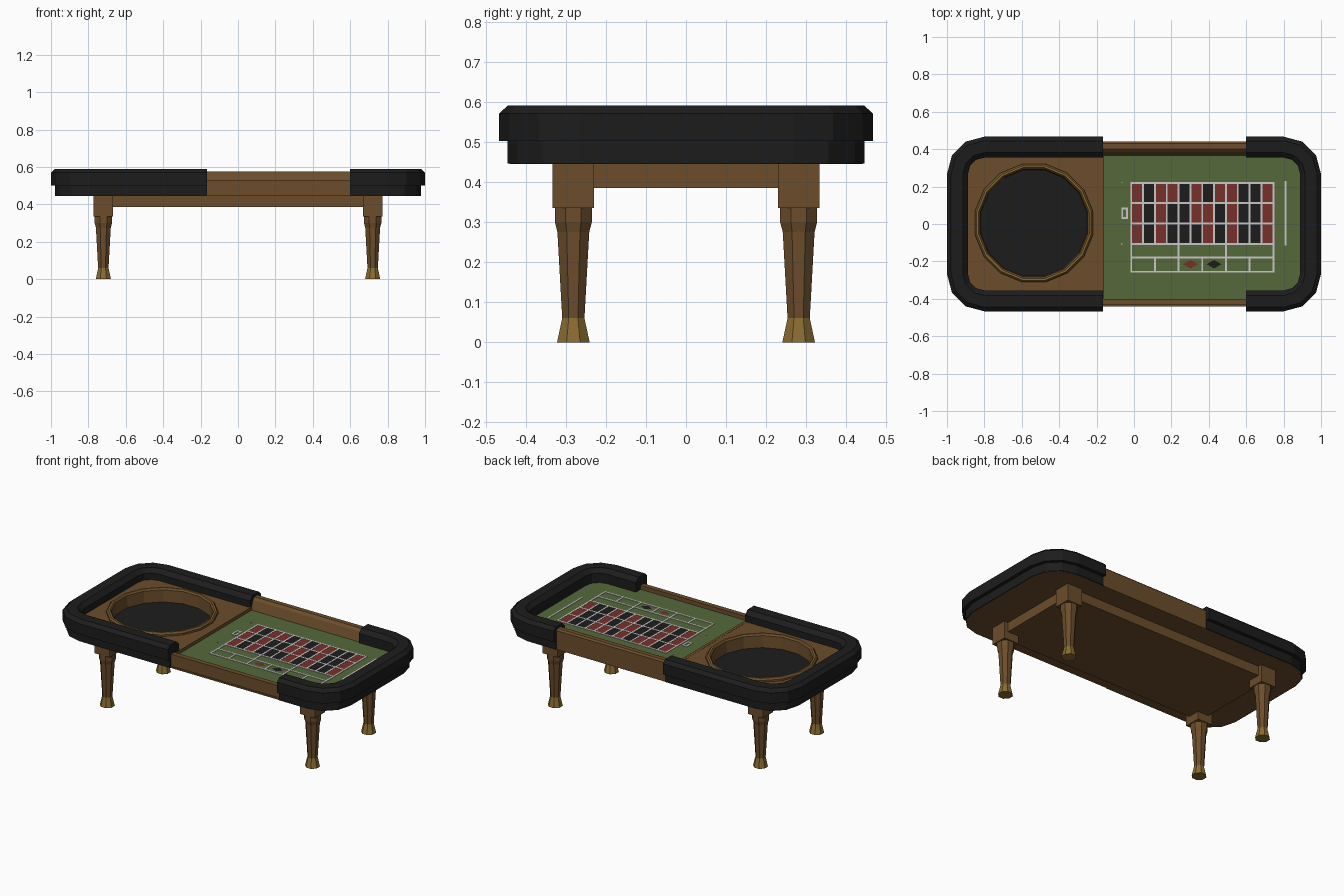
import bpy, bmesh, math
from mathutils import Matrix

if "Cube" in bpy.data.objects:
    bpy.data.objects.remove(bpy.data.objects["Cube"])


def material(name, rgb):
    m = bpy.data.materials.new(name)
    m.use_nodes = True
    m.diffuse_color = (*rgb, 1)
    m.node_tree.nodes["Principled BSDF"].inputs["Base Color"].default_value = (*rgb, 1)
    return m


WOOD = material("brown wood", (0.15, 0.075, 0.025))
GOLD = material("golden wood", (0.25, 0.145, 0.03))
BLACK = material("black padding", (0.012, 0.012, 0.012))
GREEN = material("green felt", (0.09, 0.14, 0.043))
RED = material("red paint", (0.185, 0.03, 0.024))
WHITE = material("white paint", (0.58, 0.58, 0.58))


def finish(name, bm, *mats, normals=True):
    if normals:
        bmesh.ops.recalc_face_normals(bm, faces=bm.faces)
    mesh = bpy.data.meshes.new(name)
    bm.to_mesh(mesh)
    bm.free()
    for m in mats:
        mesh.materials.append(m)
    ob = bpy.data.objects.new(name, mesh)
    bpy.context.collection.objects.link(ob)
    return ob


def add_box(bm, x0, x1, y0, y1, z0, z1):
    mat = Matrix.Translation(((x0 + x1) / 2, (y0 + y1) / 2, (z0 + z1) / 2))
    bmesh.ops.create_cube(bm, size=1, matrix=mat @ Matrix.Diagonal((x1 - x0, y1 - y0, z1 - z0, 1)))


def box(name, mat, *bounds):
    bm = bmesh.new()
    add_box(bm, *bounds)
    return finish(name, bm, mat)


def bridge(bm, rings, closed=True):
    n = len(rings[0])
    for a, b in zip(rings, rings[1:]):
        for i in range(n if closed else n - 1):
            j = (i + 1) % n
            bm.faces.new((a[i], a[j], b[j], b[i]))


def circle(r, sides, cx, cy):
    """Points of a polygon with flat sides on the axes."""
    angles = [math.tau * (i + 0.5) / sides for i in range(sides)]
    return [(cx + r * math.cos(a), cy + r * math.sin(a)) for a in angles]


def lathe(bm, profile, sides, cx, cy):
    rings = [[bm.verts.new((x, y, z)) for x, y in circle(r, sides, cx, cy)] for r, z in profile]
    bridge(bm, rings)
    return rings


def end_path(inset, side):
    """Two rounded corners of the table end on the given side."""
    hx, hy, r = 1 - inset, 0.467 - inset, 0.2 - inset
    pts = []
    for k in range(4):
        a = math.radians(90 - 30 * k)
        pts.append((side * (hx - r + r * math.cos(a)), hy - r + r * math.sin(a)))
    return pts + [(x, -y) for x, y in reversed(pts)]


# Padded end rails, swept around each end of the table
RAIL = [(0.022, 0.446), (0.022, 0.502), (0, 0.502), (0, 0.57), (0.022, 0.59),
        (0.085, 0.59), (0.112, 0.565), (0.112, 0.446)]
for name, side, cut in (("right_padded_rail", -1, -0.165), ("left_padded_rail", 1, 0.6)):
    bm = bmesh.new()
    loops = []
    for inset, z in RAIL:
        path = end_path(inset, side)
        path = [(cut, path[0][1])] + path + [(cut, path[-1][1])]
        loops.append([bm.verts.new((x, y, z)) for x, y in path])
    bridge(bm, loops + [loops[0]], closed=False)
    for k in (0, -1):
        bm.faces.new([l[k] for l in loops])
    finish(name, bm, BLACK)

# Wooden base slab with rounded corners
bm = bmesh.new()
outline = end_path(0.027, 1) + end_path(0.027, -1)[::-1]
rings = [[bm.verts.new((x, y, z)) for x, y in outline] for z in (0.445, 0.455)]
bridge(bm, rings)
for ring in rings:
    bm.faces.new(ring)
finish("base_slab", bm, WOOD)

# Long wooden sides: low front edge and raised back rail
box("front_edge", WOOD, -0.17, 0.605, -0.434, -0.402, 0.45, 0.53)
bm = bmesh.new()
PROFILE = [(0.44, 0.45), (0.44, 0.565), (0.43, 0.575), (0.4, 0.575), (0.385, 0.56), (0.365, 0.505), (0.365, 0.45)]
rings = [[bm.verts.new((x, y, z)) for y, z in PROFILE] for x in (-0.17, 0.605)]
bridge(bm, rings)
for ring in rings:
    bm.faces.new(ring)
finish("back_rail", bm, WOOD)

# Felt bed and the divider beside the wheel
FELT = 0.505
bm = bmesh.new()
add_box(bm, -0.165, 0.605, -0.403, 0.37, 0.452, FELT)
add_box(bm, 0.605, 0.9, -0.365, 0.365, 0.452, FELT)
finish("felt_bed", bm, GREEN)
box("divider", WOOD, -0.178, -0.16, -0.403, 0.37, 0.452, 0.525)

# Wheel board with a round opening
CX, CY, SIDES = -0.535, 0.005, 16
bm = bmesh.new()
corners = [(-0.9, -0.362), (-0.17, -0.362), (-0.17, 0.362), (-0.9, 0.362)]
edges = []
for loop in (corners, circle(0.305, SIDES, CX, CY)):
    vs = [bm.verts.new((x, y, 0.524)) for x, y in loop]
    edges += [bm.edges.new((vs[i], vs[(i + 1) % len(vs)])) for i in range(len(vs))]
bmesh.ops.triangle_fill(bm, edges=edges, use_beauty=True, normal=(0, 0, 1))
for f in bm.faces:
    f.normal_update()
    if f.normal.z < 0:
        f.normal_flip()
finish("wheel_board", bm, WOOD, normals=False)

# Wheel bowl rim and wall, golden on the flat band
bm = bmesh.new()
lathe(bm, [(0.289, 0.456), (0.293, 0.535), (0.302, 0.545), (0.312, 0.545),
           (0.322, 0.535), (0.322, 0.515)], SIDES, CX, CY)
bmesh.ops.recalc_face_normals(bm, faces=bm.faces)
for f in bm.faces:
    f.normal_update()
    if abs(f.normal.z) > 0.9:
        f.material_index = 1
        if f.normal.z < 0:
            bmesh.ops.reverse_faces(bm, faces=bm.faces)
finish("wheel_bowl", bm, WOOD, GOLD, normals=False)
bm = bmesh.new()
bm.faces.new([bm.verts.new((x, y, 0.46)) for x, y in circle(0.291, SIDES, CX, CY)])
finish("wheel_floor", bm, BLACK, normals=False)

# Betting grid: coloured number cells
X0, X1, ROWS = -0.015, 0.745, (0.22, 0.113, 0.003, -0.107)
STEP = (X1 - X0) / 12
reds, blacks, lines = bmesh.new(), bmesh.new(), bmesh.new()
for row, pattern in enumerate(("RBRRBRBRRBBR", "RBRBBRRBRBBR", "RBRBBBRBRBBR")):
    for col, letter in enumerate(pattern):
        x = X0 + col * STEP
        add_box(reds if letter == "R" else blacks, x, x + STEP, ROWS[row + 1], ROWS[row], FELT, FELT + 0.002)

# Diamonds in the lower bets
for bm, x in ((reds, 0.302), (blacks, 0.428)):
    vs = [bm.verts.new((x + dx, -0.215 + dy, FELT + 0.002))
          for dx, dy in ((0.04, 0), (0, 0.023), (-0.04, 0), (0, -0.023))]
    bm.faces.new(vs)
finish("red_markings", reds, RED)
finish("black_markings", blacks, BLACK)


# White layout lines
def line(xa, xb, ya, yb, w=0.005):
    add_box(lines, xa - w, xb + w, ya - w, yb + w, FELT, FELT + 0.003)


for y in ROWS + (-0.18, -0.255):
    line(X0, X1, y, y)
for i in range(13):
    x = X0 + i * STEP
    low = -0.255 if i in (0, 12) else -0.107
    line(x, x, low, ROWS[0])
    if i in (4, 8):
        line(x, x, -0.18, -0.107)
    if i % 2 == 0:
        line(x, x, -0.255, -0.18)
line(0.81, 0.81, -0.11, 0.225)
for x in (-0.063, -0.037):
    line(x, x, 0.033, 0.083)
for y in (0.033, 0.083):
    line(-0.063, -0.037, y, y)
for y in (0.22, -0.107):
    line(-0.068, -0.064, y, y, 0.002)
finish("white_lines", lines, WHITE)

# Legs: square block, eight-sided tapered shaft and flared golden foot
for sx, xname in ((-1, "right"), (1, "left")):
    for sy, yname in ((-1, "front"), (1, "back")):
        x, y = sx * 0.72, sy * 0.281
        tag = f"{yname}_{xname}"
        box(tag + "_leg_block", WOOD, x - 0.052, x + 0.052, y - 0.052, y + 0.052, 0.335, 0.446)
        for part, mat, profile in (
                ("_leg", WOOD, [(0.03, 0.06), (0.043, 0.275), (0.05, 0.3), (0.05, 0.337)]),
                ("_foot", GOLD, [(0.044, 0), (0.03, 0.06)])):
            bm = bmesh.new()
            rings = lathe(bm, profile, 8, x, y)
            bm.faces.new(rings[0])
            bm.faces.new(rings[-1])
            finish(tag + part, bm, mat)

# Solid apron between the legs
box("apron", WOOD, -0.745, 0.745, -0.306, 0.306, 0.385, 0.446)
